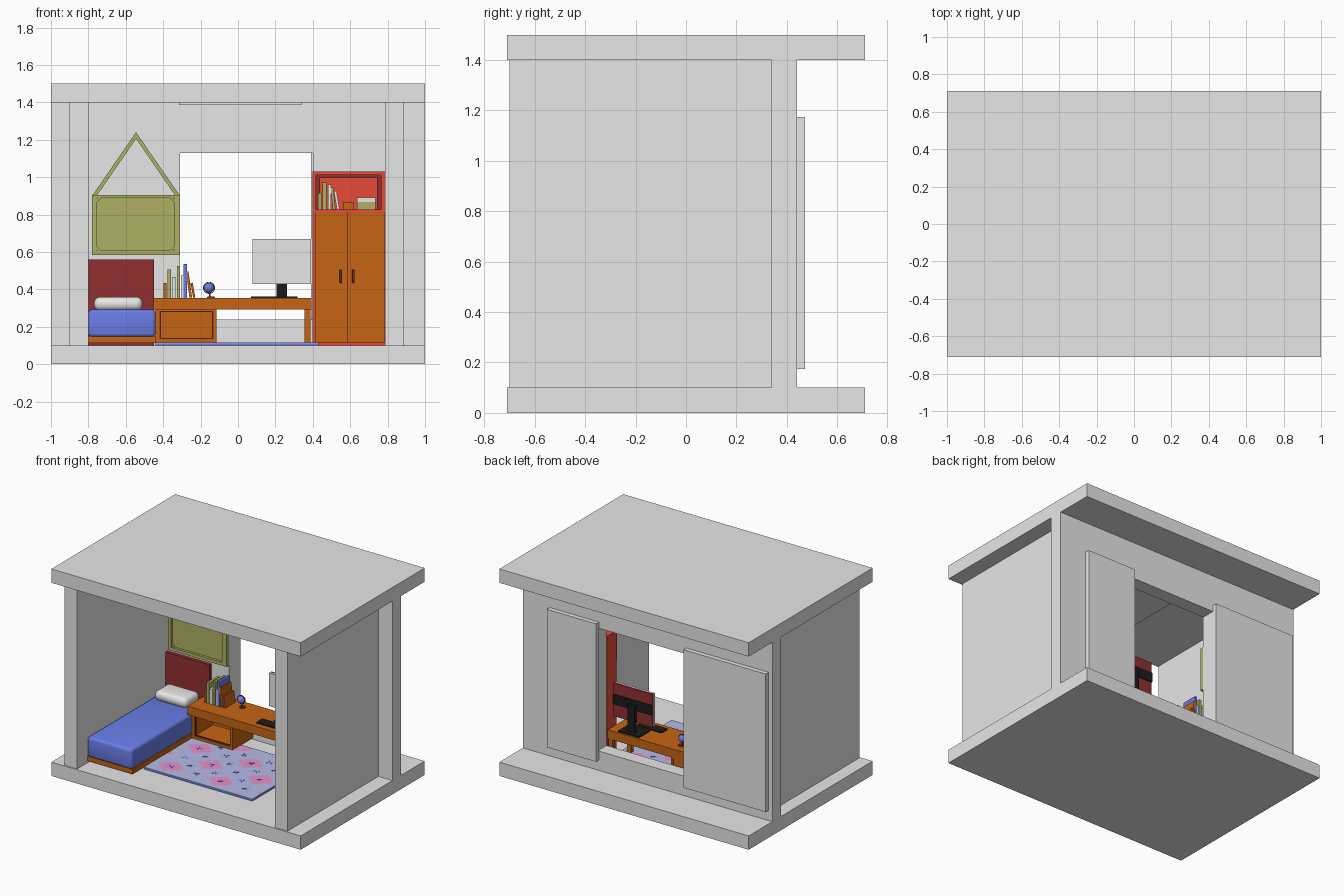
import bpy, bmesh, math
from mathutils import Vector, Matrix

if "Cube" in bpy.data.objects:
    bpy.data.objects.remove(bpy.data.objects["Cube"])


def colour(name, r, g, b):
    m = bpy.data.materials.new(name)
    m.diffuse_color = (r, g, b, 1)
    m.use_nodes = True
    m.node_tree.nodes["Principled BSDF"].inputs["Base Color"].default_value = m.diffuse_color
    return m


GREY = colour("plaster_grey", .8, .8, .8)
OLIVE = colour("olive", .43, .44, .13)
MAROON = colour("maroon", .28, .028, .03)
RED = colour("red", .85, .075, .04)
WOOD = colour("orange_wood", .57, .13, .007)
BROWN = colour("dark_brown", .16, .035, .01)
BLUE = colour("blue", .16, .23, .9)
LAVENDER = colour("lavender", .52, .56, .9)
PINK = colour("pink", .9, .32, .65)
BLACK = colour("black", .012, .012, .012)


def finish(name, bm, *mats):
    bmesh.ops.recalc_face_normals(bm, faces=bm.faces)
    me = bpy.data.meshes.new(name)
    bm.to_mesh(me)
    bm.free()
    ob = bpy.data.objects.new(name, me)
    bpy.context.collection.objects.link(ob)
    for m in mats:
        me.materials.append(m)
    return ob


def add_box(bm, x, y, z, turn=None):
    size = Vector((x[1] - x[0], y[1] - y[0], z[1] - z[0]))
    mid = Vector((sum(x) / 2, sum(y) / 2, sum(z) / 2))
    mat = Matrix.Translation(mid) @ (turn or Matrix()) @ Matrix.Diagonal((*size, 1))
    bmesh.ops.create_cube(bm, size=1, matrix=mat)


def box(name, x, y, z, mat, bevel=0, segments=3, turn=None):
    bm = bmesh.new()
    add_box(bm, x, y, z, turn)
    ob = finish(name, bm, mat)
    if bevel:
        mod = ob.modifiers.new("rounding", 'BEVEL')
        mod.width, mod.segments = bevel, segments
        for p in ob.data.polygons:
            p.use_smooth = True
    return ob


def ring(name, outer, inner, y, mat):
    """Closed frame in the xz plane: outer and inner outlines with equal point counts."""
    bm = bmesh.new()
    loops = [[bm.verts.new((px, yy, pz)) for px, pz in pts]
             for yy in y for pts in (outer, inner)]
    of, nf, ob_, nb = loops
    n = len(outer)
    for i in range(n):
        j = (i + 1) % n
        for a, b in ((of, nf), (ob_, nb), (of, ob_), (nf, nb)):
            bm.faces.new((a[i], a[j], b[j], b[i]))
    return finish(name, bm, mat)


def rect(x0, x1, z0, z1):
    return [(x0, z0), (x1, z0), (x1, z1), (x0, z1)]


# --- room shell ---
box("floor_slab", (-1, 1), (-.71, .71), (0, .1), GREY)
box("roof_slab", (-1, 1), (-.71, .71), (1.4, 1.5), GREY)
box("left_wall", (-.9, -.8), (-.7, .34), (.1, 1.4), GREY)
box("right_wall", (.787, .887), (-.7, .34), (.1, 1.4), GREY)
ring("back_wall", rect(-1, 1, .1, 1.4), rect(-.31, .4, .24, 1.13), (.34, .44), GREY)
box("left_shutter", (-.97, -.31), (.44, .473), (.175, 1.175), GREY)
box("right_shutter", (.39, .785), (.44, .473), (.175, 1.175), GREY)
box("ceiling_lamp", (-.315, .34), (-.5, .15), (1.385, 1.4), GREY)

# --- bed ---
box("bed_base", (-.8, -.44), (-.58, .32), (.113, .15), WOOD)
box("mattress", (-.8, -.44), (-.59, .31), (.145, .292), BLUE, .02)
box("headboard", (-.8, -.45), (.315, .34), (.1, .56), MAROON)
box("pillow", (-.77, -.51), (.13, .3), (.285, .36), GREY, .034, 4)

# --- desk ---
box("desk_top", (-.453, .392), (.07, .338), (.292, .355), WOOD)
ring("desk_cabinet", rect(-.44, -.115, .113, .295), rect(-.42, -.132, .135, .285), (.1, .335), WOOD)
ring("cabinet_trim", rect(-.425, -.127, .13, .29), rect(-.413, -.139, .141, .28), (.105, .115), BROWN)
box("cabinet_back", (-.425, -.125), (.315, .33), (.125, .29), WOOD)
for i, y in enumerate((.095, .305)):
    box(f"desk_leg_{i}", (.355, .387), (y, y + .03), (.1, .295), WOOD)

# --- monitor and keyboard ---
box("monitor_screen", (.078, .39), (.245, .258), (.43, .67), GREY)
box("monitor_back", (.078, .39), (.258, .272), (.43, .67), MAROON)
box("monitor_band", (.078, .39), (.272, .28), (.52, .59), BLACK)
box("monitor_stand", (.205, .262), (.272, .295), (.36, .56), BLACK)
box("stand_base", (.15, .318), (.2, .325), (.354, .363), BLACK)
box("keyboard", (.07, .268), (.11, .18), (.354, .363), BLACK)

# --- globe ---
bm = bmesh.new()
bmesh.ops.create_uvsphere(bm, u_segments=20, v_segments=12, radius=.027,
                          matrix=Matrix.Translation((-.155, .26, .408)))
for f in bm.faces:
    f.smooth = True
finish("globe_ball", bm, BLUE)
bm = bmesh.new()
bmesh.ops.create_cone(bm, cap_ends=True, segments=16, radius1=.022, radius2=.018, depth=.008,
                      matrix=Matrix.Translation((-.145, .26, .358)))
bmesh.ops.create_cone(bm, cap_ends=True, segments=8, radius1=.004, radius2=.004, depth=.03,
                      matrix=Matrix.Translation((-.15, .26, .373)))
finish("globe_foot", bm, BROWN)
arc = [(math.cos(math.radians(a)), math.sin(math.radians(a))) for a in range(0, 360, 20)]
ring("globe_meridian", [(-.155 + .032 * c, .408 + .032 * s) for c, s in arc],
     [(-.155 + .028 * c, .408 + .028 * s) for c, s in arc], (.257, .263), BROWN)


# --- books: (x, width, height, lean in degrees, colour) ---
def books(name, rows, y, z):
    for i, (x, w, h, lean, mat) in enumerate(rows):
        t = math.radians(lean)
        lift = (abs(math.sin(t)) * w + math.cos(t) * h - h) / 2
        box(f"{name}_{i}", (x - w / 2, x + w / 2), y, (z + lift, z + h + lift), mat,
            turn=Matrix.Rotation(t, 4, 'Y'))


books("desk_book", [(-.39, .018, .08, 0, WOOD), (-.367, .02, .15, 0, OLIVE),
                    (-.343, .022, .11, 0, GREY), (-.318, .018, .17, 0, OLIVE),
                    (-.298, .012, .12, 0, GREY), (-.282, .018, .18, 0, BLUE),
                    (-.262, .014, .14, -8, WOOD), (-.241, .012, .08, -10, WOOD)], (.18, .3), .355)
books("shelf_book", [(.438, .018, .09, 0, OLIVE), (.463, .02, .145, 0, OLIVE),
                     (.488, .016, .135, 0, GREY), (.508, .014, .12, -6, OLIVE),
                     (.528, .014, .1, -10, GREY), (.59, .055, .042, 0, WOOD),
                     (.685, .1, .04, 0, OLIVE)], (.24, .31), .826)
box("shelf_flat_book", (.637, .735), (.24, .31), (.866, .892), GREY)

# --- wardrobe ---
box("wardrobe_body", (.398, .786), (.225, .338), (.1, .82), RED)
ring("wardrobe_shelf", rect(.398, .786, .81, 1.03), rect(.418, .765, .826, 1.012), (.22, .338), RED)
ring("shelf_liner", rect(.416, .767, .815, 1.014), rect(.438, .742, .826, .995), (.3, .325), MAROON)
box("shelf_back", (.415, .77), (.32, .335), (.815, 1.02), RED)
for i, (x0, x1, hx) in enumerate(((.412, .582, .55), (.588, .784, .617))):
    box(f"wardrobe_door_{i}", (x0, x1), (.215, .226), (.112, .812), WOOD)
    box(f"door_handle_{i}", (hx - .007, hx + .007), (.2, .216), (.435, .505), BROWN, .005)
box("door_gap", (.582, .588), (.22, .226), (.112, .812), BROWN)

# --- framed wall board with its hanger ---
ring("board_frame", rect(-.78, -.31, .585, .905), rect(-.755, -.342, .608, .888), (.31, .34), OLIVE)
box("board_panel", (-.76, -.335), (.328, .34), (.6, .895), OLIVE)
ring("board_hanger", [(-.78, .9), (-.31, .9), (-.545, 1.24)],
     [(-.752, .905), (-.338, .905), (-.545, 1.205)], (.322, .34), OLIVE)
for i, (cx, cz, s) in enumerate(((-.748, .615, -1), (-.349, .615, 1),
                                 (-.748, .881, 1), (-.349, .881, -1))):
    box(f"board_corner_{i}", (cx - .022, cx + .022), (.316, .329), (cz - .006, cz + .006), OLIVE,
        turn=Matrix.Rotation(math.radians(-45 * s), 4, 'Y'))

# --- rug: diamond lattice cut into the top, coloured by cell ---
box("rug_base", (-.44, .43), (-.45, .2), (.1, .111), BLUE)
bm = bmesh.new()
bmesh.ops.create_grid(bm, x_segments=1, y_segments=1, size=.5,
                      matrix=Matrix.Translation((-.005, -.125, .115)) @ Matrix.Diagonal((.87, .65, 1, 1)))
A, B = .2, .17
for s in (1, -1):
    no = Vector((1 / A, s / B, 0))
    for k in range(-7, 8):
        bmesh.ops.bisect_plane(bm, geom=bm.verts[:] + bm.edges[:] + bm.faces[:],
                               plane_co=no * (k / no.length_squared), plane_no=no)
for f in bm.faces:
    c = f.calc_center_median()
    i, j = math.floor(c.x / A + c.y / B), math.floor(c.x / A - c.y / B)
    f.material_index = int(i % 2 == 0 and j % 2 == 0)
ext = bmesh.ops.extrude_face_region(bm, geom=bm.faces[:], use_keep_orig=True)
for v in ext["geom"]:
    if isinstance(v, bmesh.types.BMVert):
        v.co.z -= .004
finish("rug_diamonds", bm, LAVENDER, PINK)

# stitched dashes crossing the middle of each diamond
bm = bmesh.new()
for i in range(-7, 8):
    for j in range(-7, 8):
        x, y = (i + j + 1) * A / 2, (i - j) * B / 2
        if -.4 < x < .39 and -.41 < y < .16:
            for s in (1, -1):
                add_box(bm, (x - .025, x + .025), (y - .003, y + .003), (.114, .1165),
                        Matrix.Rotation(s * math.atan2(B, A), 4, 'Z'))
finish("rug_stitches", bm, BLUE)
